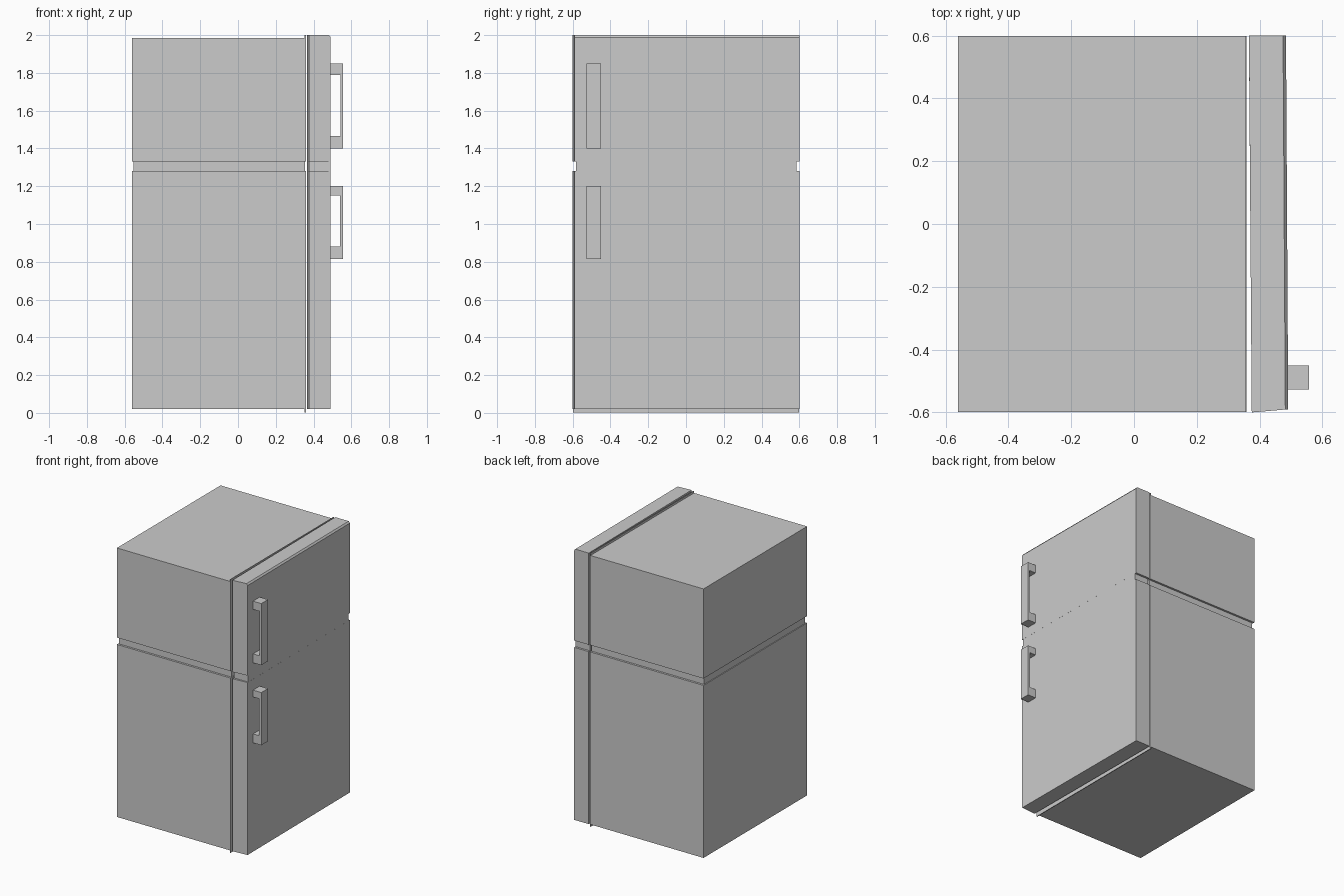
import bpy, bmesh

if "Cube" in bpy.data.objects:
    bpy.data.objects.remove(bpy.data.objects["Cube"])


def mesh_object(name, verts, faces):
    me = bpy.data.meshes.new(name)
    me.from_pydata(verts, [], faces)
    bm = bmesh.new()
    bm.from_mesh(me)
    bmesh.ops.recalc_face_normals(bm, faces=bm.faces)
    bm.to_mesh(me)
    bm.free()
    ob = bpy.data.objects.new(name, me)
    bpy.context.collection.objects.link(ob)
    return ob


def prism(name, outline, place):
    """Extrude a closed 2D outline; place(u, v, end) gives the 3D point."""
    n = len(outline)
    verts = [place(u, v, e) for e in (0, 1) for u, v in outline]
    faces = [tuple(range(n)), tuple(range(n, 2 * n))]
    faces += [(i, (i + 1) % n, n + (i + 1) % n, n + i) for i in range(n)]
    return mesh_object(name, verts, faces)


def slab(name, corners, z0, z1):
    """Upright block with a four-cornered plan."""
    return prism(name, corners, lambda x, y, e: (x, y, (z0, z1)[e]))


def rect(x0, x1, y):
    return [(x0, -y), (x1, -y), (x1, y), (x0, y)]


SEAM_LOW, SEAM_HIGH = 1.28, 1.33

# Cabinet in two sections with a recessed seam
slab("lower_cabinet", rect(-0.56, 0.354, 0.598), 0.02, SEAM_LOW)
slab("cabinet_seam", rect(-0.554, 0.354, 0.583), SEAM_LOW, SEAM_HIGH)
slab("upper_cabinet", rect(-0.56, 0.354, 0.598), SEAM_HIGH, 1.985)

# Thin flanges framing the cabinet front
slab("lower_flange", rect(0.353, 0.359, 0.598), 0.003, SEAM_LOW)
slab("upper_flange", rect(0.353, 0.359, 0.598), SEAM_HIGH, 2.0)

# Slightly skewed doors, the upper one with an eased top front edge
plan = [(0.375, -0.6), (0.491, -0.59), (0.484, 0.6), (0.366, 0.6)]
slab("lower_door", plan, 0.02, SEAM_LOW)
slab("door_seam", [(0.375, -0.583), (0.4905, -0.583), (0.484, 0.585), (0.366, 0.585)],
     SEAM_LOW, SEAM_HIGH)


def door_point(u, z, end):
    back, front = ((plan[0], plan[1]), (plan[3], plan[2]))[end]
    return (back[0] + (front[0] - back[0]) * u,
            back[1] + (front[1] - back[1]) * u, z)


prism("upper_door", [(0, SEAM_HIGH), (1, SEAM_HIGH), (1, 1.988), (0.92, 2.0), (0, 2.0)],
      door_point)

# Square bracket handles
for name, z0, z1, hole0, hole1, bar in (
        ("lower_handle", 0.815, 1.20, 0.88, 1.15, 0.54),
        ("upper_handle", 1.40, 1.85, 1.465, 1.79, 0.543)):
    outline = [(0.485, z0), (0.557, z0), (0.557, z1), (0.485, z1),
               (0.485, hole1), (bar, hole1), (bar, hole0), (0.485, hole0)]
    prism(name, outline, lambda x, z, e: (x, (-0.527, -0.45)[e], z))
